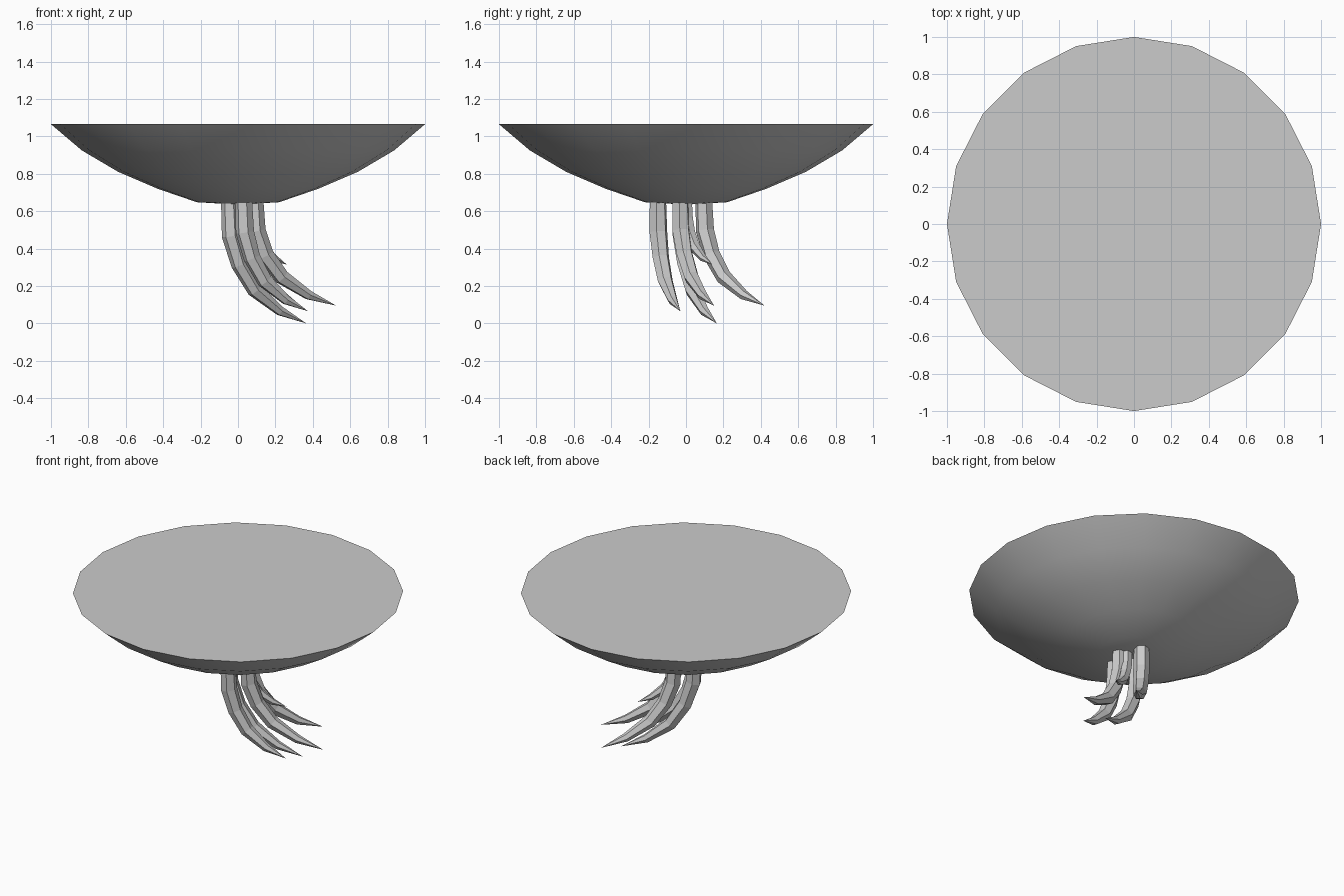
import bpy, bmesh, math
from mathutils import Vector

if "Cube" in bpy.data.objects:
    bpy.data.objects.remove(bpy.data.objects["Cube"])


def finish(bm, name):
    bmesh.ops.recalc_face_normals(bm, faces=bm.faces)
    me = bpy.data.meshes.new(name)
    bm.to_mesh(me)
    bm.free()
    ob = bpy.data.objects.new(name, me)
    bpy.context.collection.objects.link(ob)
    return ob


def bridge(bm, rings):
    for a, b in zip(rings, rings[1:]):
        n = len(a)
        for i in range(n):
            j = (i + 1) % n
            bm.faces.new((a[i], a[j], b[j], b[i]))


# Shallow 20-sided bowl with a flat lid
SIDES = 20
PROFILE = [(1.0, 1.065), (0.835, 0.925), (0.64, 0.81), (0.43, 0.72), (0.22, 0.648)]
bm = bmesh.new()
rings = [[bm.verts.new((r * math.cos(2 * math.pi * i / SIDES),
                        r * math.sin(2 * math.pi * i / SIDES), z))
          for i in range(SIDES)] for r, z in PROFILE]
bridge(bm, rings)
bm.faces.new(rings[0])
base = bm.verts.new((0, 0, 0.635))
for i in range(SIDES):
    bm.faces.new((rings[-1][i], rings[-1][(i + 1) % SIDES], base))
bowl = finish(bm, "bowl")
bpy.context.view_layer.objects.active = bowl
bowl.select_set(True)
bpy.ops.object.shade_smooth_by_angle(angle=math.radians(35))
bowl.select_set(False)

# Path shape shared by all roots: (fraction of drop, fraction of sweep, radius)
SHAPE = [(0, 0, 0.046), (0.29, 0.02, 0.05), (0.52, 0.13, 0.046),
         (0.73, 0.33, 0.042), (0.9, 0.66, 0.027)]


def root(name, start, tip, size=1.0, sides=6):
    s, t = Vector(start), Vector(tip)

    def point(drop, sweep):
        return Vector((s.x + (t.x - s.x) * sweep, s.y + (t.y - s.y) * sweep,
                       s.z + (t.z - s.z) * drop))

    pts = [point(d, w) for d, w, r in SHAPE] + [t]
    heading = Vector((t.x - s.x, t.y - s.y, 0)).normalized()
    side = Vector((-heading.y, heading.x, 0))
    bm = bmesh.new()
    rings = []
    for k, (d, w, r) in enumerate(SHAPE):
        # Ring plane follows the bend of the path
        tangent = Vector((0, 0, -1)) if k == 0 else (
            (pts[k + 1] - pts[k]).normalized() + (pts[k] - pts[k - 1]).normalized()).normalized()
        out = side.cross(tangent).normalized()
        rings.append([bm.verts.new(pts[k] + r * size * (
            side * math.cos(2 * math.pi * i / sides) + out * math.sin(2 * math.pi * i / sides)))
            for i in range(sides)])
    bridge(bm, rings)
    bm.faces.new(rings[0])
    end = bm.verts.new(t)
    for i in range(sides):
        bm.faces.new((rings[-1][i], rings[-1][(i + 1) % sides], end))
    return finish(bm, name)


# Five hanging roots, all sweeping towards +x and +y
TOP = 0.66
root("root_left", (-0.045, -0.03, TOP), (0.365, 0.165, 0.0))
root("root_front", (0.03, -0.15, TOP), (0.375, -0.03, 0.065))
root("root_right", (0.09, -0.03, TOP), (0.525, 0.15, 0.095))
root("root_back", (0.02, 0.095, TOP), (0.335, 0.42, 0.095))
root("root_short", (0.06, 0.0, TOP), (0.26, 0.14, 0.315), 0.75)
